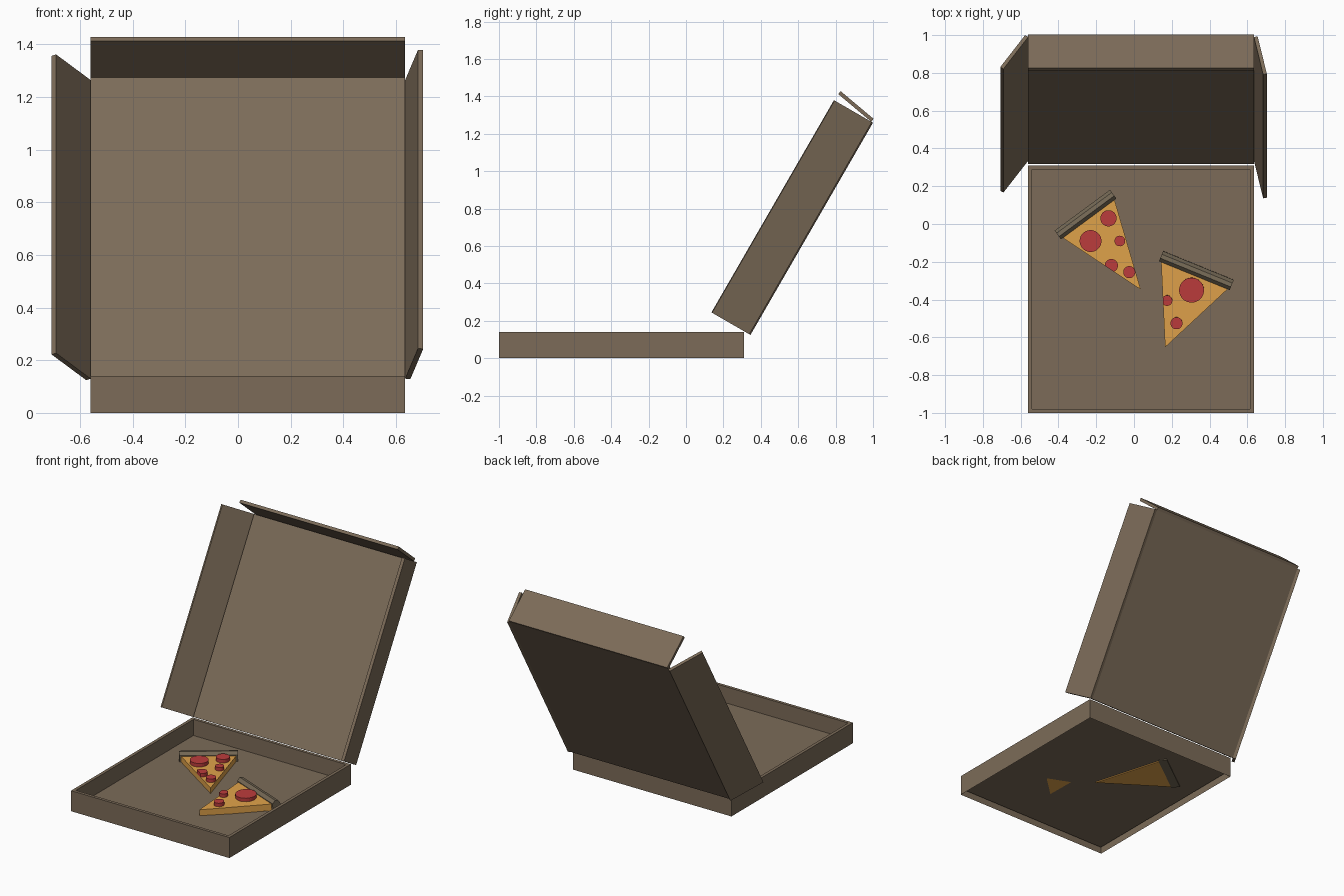
import bpy, bmesh, math
from mathutils import Matrix, Vector

if "Cube" in bpy.data.objects:
    bpy.data.objects.remove(bpy.data.objects["Cube"])


def material(name, rgb):
    m = bpy.data.materials.new(name)
    m.diffuse_color = (*rgb, 1)
    m.use_nodes = True
    m.node_tree.nodes["Principled BSDF"].inputs["Base Color"].default_value = m.diffuse_color
    return m


CARD = material("cardboard", (0.20, 0.148, 0.098))
CRUST = material("baked_crust", (0.175, 0.138, 0.09))
CHEESE = material("cheese", (0.74, 0.36, 0.068))
PEPPERONI = material("pepperoni_red", (0.50, 0.045, 0.045))


def finish(bm, name, mat, matrix=Matrix()):
    me = bpy.data.meshes.new(name)
    bm.to_mesh(me)
    bm.free()
    me.transform(matrix)
    me.materials.append(mat)
    ob = bpy.data.objects.new(name, me)
    bpy.context.collection.objects.link(ob)
    return ob


def box_bm(lo, hi):
    bm = bmesh.new()
    bmesh.ops.create_cube(bm, size=1)
    for v in bm.verts:
        v.co = [(a + b) / 2 + c * (b - a) for a, b, c in zip(lo, hi, v.co)]
    return bm


def prism_bm(points, offset):
    bm = bmesh.new()
    face = bm.faces.new([bm.verts.new(p) for p in points])
    ext = bmesh.ops.extrude_face_region(bm, geom=[face], use_keep_orig=True)
    verts = [g for g in ext["geom"] if isinstance(g, bmesh.types.BMVert)]
    bmesh.ops.translate(bm, verts=verts, vec=offset)
    bmesh.ops.recalc_face_normals(bm, faces=bm.faces)
    return bm


X0, X1, LENGTH = -0.56, 0.635, 1.31
FLOOR, WALL, HEIGHT = 0.03, 0.03, 0.14

# Tray: open underneath, with a rim and a sunken floor
bm = box_bm((X0, -1, 0), (X1, 0.31, HEIGHT))
bm.normal_update()
bottom = [f for f in bm.faces if f.normal.z < -0.9]
bmesh.ops.delete(bm, geom=bottom, context='FACES')
top = [f for f in bm.faces if f.normal.z > 0.9]
bmesh.ops.inset_region(bm, faces=top, thickness=WALL, use_boundary=True)
new = bmesh.ops.extrude_discrete_faces(bm, faces=top)["faces"]
bmesh.ops.translate(bm, verts=new[0].verts[:], vec=(0, 0, FLOOR - HEIGHT))
finish(bm, "tray", CARD)

# Lid panel, leaning back 60 degrees from the hinge
LID = Matrix.Translation((0, 0.335, 0.13)) @ Matrix.Rotation(math.radians(60), 4, 'X')
T = 0.02
finish(box_bm((X0, 0, 0), (X1, LENGTH, T)), "lid_panel", CARD, LID)

# Lid flaps, splayed outward
for name, x, lo, angle in (("left_flap", X0, -T, -34), ("right_flap", X1, 0, 12)):
    m = LID @ Matrix.Translation((x, 0, 0)) @ Matrix.Rotation(math.radians(angle), 4, 'Y')
    finish(box_bm((lo, 0, 0), (lo + T, LENGTH, 0.235)), name, CARD, m)
m = LID @ Matrix.Translation((0, LENGTH, 0)) @ Matrix.Rotation(math.radians(-10), 4, 'X')
finish(box_bm((X0, 0, 0), (X1, T, 0.23)), "front_flap", CARD, m)


def slice_of_pizza(name, centre, angle, tilt, width, length, toppings):
    """Local frame: x along the crust, tip towards -y."""
    m = (Matrix.Translation(centre) @ Matrix.Rotation(math.radians(angle), 4, 'Z')
         @ Matrix.Rotation(math.radians(tilt), 4, 'X'))
    thick, h = 0.045, width / 2
    # Cheese wedge
    finish(prism_bm([(-h, 0, 0), (0, -length, 0), (h, 0, 0)], (0, 0, thick)),
           name + "_cheese", CHEESE, m)
    # Faceted crust
    profile = [(0, 0), (0, 0.05), (0.018, 0.07), (0.04, 0.065), (0.057, 0.04), (0.057, 0)]
    c = h + 0.012
    finish(prism_bm([(-c, y, z) for y, z in profile], (2 * c, 0, 0)),
           name + "_crust", CRUST, m)
    # Pepperoni discs, trimmed at the cut sides of the slice
    for i, (x, y, r) in enumerate(toppings):
        p = m.inverted() @ Vector((x, y, centre[2] + thick))
        bm = bmesh.new()
        bmesh.ops.create_cone(bm, cap_ends=True, segments=24, radius1=r, radius2=r, depth=0.025,
                              matrix=Matrix.Translation((p.x, p.y, thick + 0.0115)))
        for side in (-1, 1):
            bmesh.ops.bisect_plane(bm, geom=bm.verts[:] + bm.edges[:] + bm.faces[:],
                                   plane_co=(0, -length, 0),
                                   plane_no=(side * length, -h, 0), clear_outer=True)
            bmesh.ops.holes_fill(bm, edges=[e for e in bm.edges if e.is_boundary], sides=0)
        bmesh.ops.recalc_face_normals(bm, faces=bm.faces)
        finish(bm, f"{name}_pepperoni_{i + 1}", PEPPERONI, m)


slice_of_pizza("left_slice", (-0.24, 0.027, 0.024), 36.4, 0, 0.34, 0.465,
               [(-0.23, -0.09, 0.058), (-0.135, 0.03, 0.043), (-0.075, -0.09, 0.028),
                (-0.12, -0.22, 0.035), (-0.025, -0.255, 0.032)])
slice_of_pizza("right_slice", (0.32, -0.272, 0.036), -22.2, 1.5, 0.38, 0.41,
               [(0.305, -0.35, 0.066), (0.225, -0.525, 0.032), (0.175, -0.405, 0.028)])
